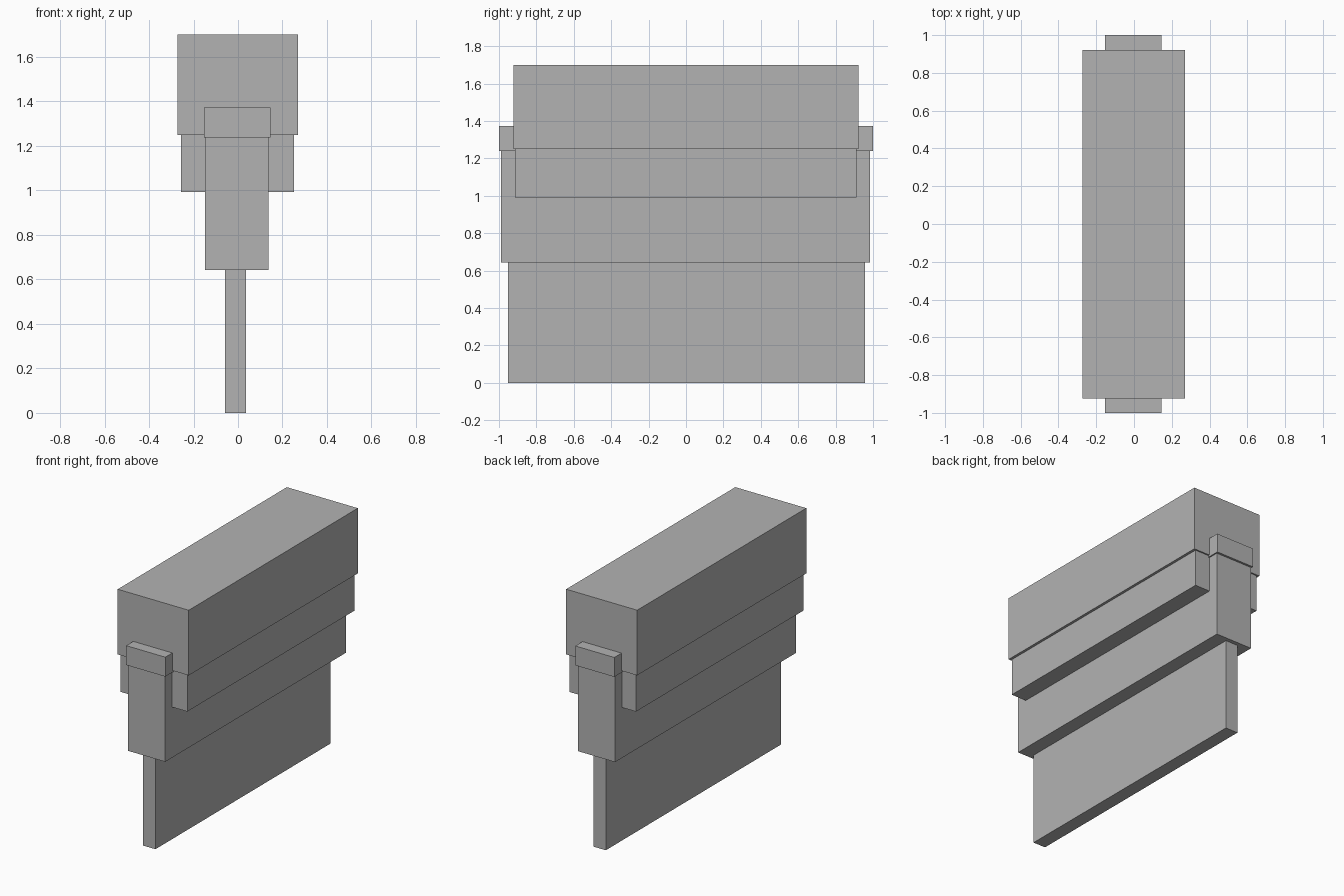
import bpy
from mathutils import Matrix, Vector
import bmesh

cube = bpy.data.objects.get("Cube")
if cube:
    bpy.data.objects.remove(cube, do_unlink=True)

# Single flat grey
GREY = (0.45, 0.45, 0.45, 1.0)
grey = bpy.data.materials.new("plain_grey")
grey.use_nodes = True
grey.diffuse_color = GREY
for node in grey.node_tree.nodes:
    if node.type == 'BSDF_PRINCIPLED':
        node.inputs["Base Color"].default_value = GREY


def box(name, low, high):
    """Flat-shaded block spanning two opposite corners."""
    low, high = Vector(low), Vector(high)
    mesh = bpy.data.meshes.new(name)
    bm = bmesh.new()
    place = Matrix.Translation((low + high) / 2) @ Matrix.Diagonal((high - low).to_4d())
    place[3][3] = 1.0
    bmesh.ops.create_cube(bm, size=1, matrix=place)
    bm.to_mesh(mesh)
    bm.free()
    mesh.materials.append(grey)
    obj = bpy.data.objects.new(name, mesh)
    bpy.context.collection.objects.link(obj)
    return obj


# Stacked blocks, from the thin blade up to the wide cap
box("blade", (-0.058, -0.953, 0), (0.037, 0.957, 0.645))
box("core", (-0.148, -0.988, 0.643), (0.136, 0.985, 1.24))
box("core_lip", (-0.153, -1, 1.238), (0.145, 1, 1.372))
box("skirt", (-0.256, -0.913, 0.992), (0.252, 0.911, 1.255))
box("cap", (-0.272, -0.923, 1.25), (0.27, 0.921, 1.7))
